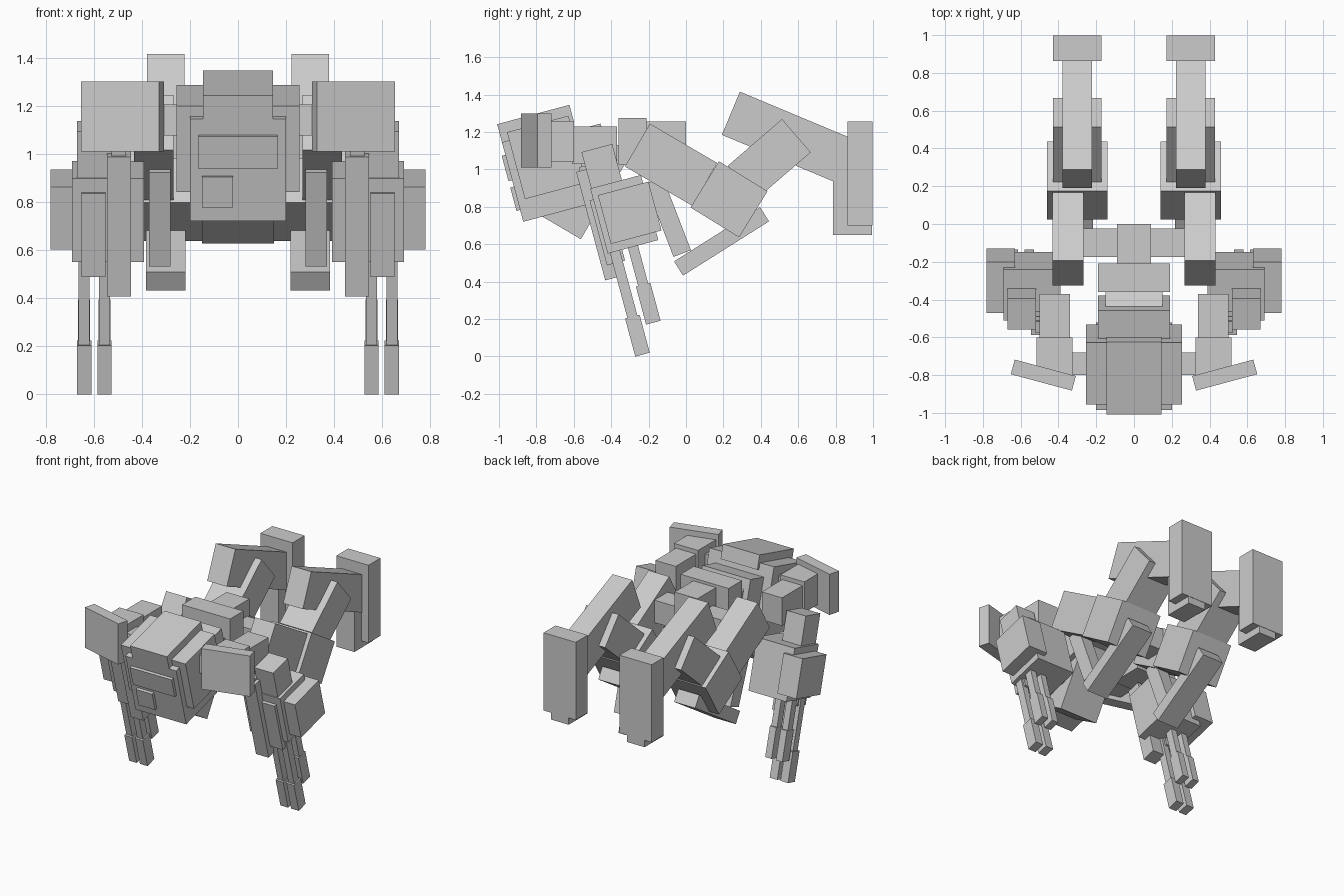
import bpy
from math import atan2, radians
from mathutils import Matrix, Vector

default = bpy.data.objects.get("Cube")
if default:
    bpy.data.objects.remove(default, do_unlink=True)

SHADE = .6
grey = bpy.data.materials.new("plain_grey")
grey.use_nodes = True
grey.diffuse_color = (SHADE, SHADE, SHADE, 1)
grey.node_tree.nodes["Principled BSDF"].inputs["Base Color"].default_value = grey.diffuse_color

LEAN = radians(15)  # forward lean shared by chest and arms
LEAN_FRAME = Matrix.Rotation(LEAN, 3, "X")


def block(name, centre, size, tilt=0, turn=0):
    """Box with its centre, size, pitch about x and turn about z."""
    bpy.ops.mesh.primitive_cube_add(size=1, location=centre)
    part = bpy.context.object
    part.name = name
    part.scale = size
    part.rotation_euler = (tilt, 0, turn)
    part.data.materials.append(grey)


def pair(name, centre, size, tilt=0, turn=0):
    """The same box mirrored on both sides of the body."""
    x, y, z = centre
    block("left_" + name, (x, y, z), size, tilt, turn)
    block("right_" + name, (-x, y, z), size, tilt, -turn)


def leaning(build, name, anchor, offset, size):
    """Box placed by an offset inside the leaning frame of an anchor."""
    build(name, anchor + LEAN_FRAME @ Vector(offset), size, LEAN)


def limb(build, name, x, start, end, width, thickness):
    """Box running between two joints given as (y, z)."""
    run = Vector(end) - Vector(start)
    middle = (Vector(start) + Vector(end)) / 2
    build(name, (x, middle.x, middle.y), (width, run.length, thickness),
          atan2(run.y, run.x))


# Chest, measured from the bottom front edge
chest = Vector((0, -.87, .72))
leaning(block, "chest", chest, (0, .18, .22), (.4, .36, .44))
leaning(block, "chest_sides", chest, (0, .21, .3), (.51, .34, .37))
leaning(block, "chest_cover", chest, (0, .2, .49), (.29, .4, .1))
leaning(block, "chest_wide_plate", chest, (0, 0, .3), (.33, .04, .14))
leaning(block, "chest_small_plate", chest, (-.085, 0, .13), (.13, .04, .13))
leaning(block, "upper_back", chest, (0, .41, .25), (.38, .25, .3))

# Waist, spine and hips
limb(block, "waist", 0, (-.67, .69), (-.4, 1.15), .3, .25)
block("rear_spine_block", (0, -.285, 1.15), (.38, .15, .25))
block("pelvis", (0, -.105, 1.14), (.18, .21, .23))
block("hip_bar", (0, -.1, 1.06), (.58, .15, .16))

# Shoulders
shoulder_x = .42
block("shoulder_bar", (0, -.74, 1.14), (.66, .12, .13))
pair("shoulder", (shoulder_x, -.7, 1.15), (.19, .2, .22))
pair("shoulder_rear", (shoulder_x, -.49, 1.13), (.16, .24, .2))
pair("shoulder_shield", (.48, -.8, 1.155), (.335, .08, .29), turn=LEAN)

# Arms, measured from the middle of the forearm
arm = Vector((.54, -.33, .76))
leaning(pair, "forearm", arm, (0, 0, 0), (.3, .28, .36))
leaning(pair, "forearm_guard", arm, (.165, .03, 0), (.15, .28, .27))
leaning(pair, "upper_arm", arm, (.055, -.05, .23), (.15, .17, .3))
leaning(pair, "arm_blade", arm, (-.045, -.14, -.015), (.1, .1, .6))
leaning(pair, "blade_cap", arm, (-.045, -.14, .27), (.06, .06, .07))
leaning(pair, "arm_strip", arm, (.06, -.11, -.06), (.1, .1, .36))

# Fingers: a long front row and a short rear row in two columns
TIP_LENGTH = .21
for column, across in (("inner", .015), ("outer", .1)):
    for row, depth, reach, width in (("front", -.1, -.54, .06), ("rear", 0, -.39, .05)):
        label = column + "_" + row + "_finger_"
        leaning(pair, label + "rod", arm, (across, depth, reach / 2),
                (.045, .055, -reach))
        leaning(pair, label + "tip", arm, (across, depth, reach - TIP_LENGTH / 2),
                (width, .08, TIP_LENGTH))

# Legs, joint by joint
leg_x = .3
knee_top = (.1, .92)
limb(pair, "thigh", .35, (-.26, 1.13), knee_top, .165, .265)
limb(pair, "knee", leg_x, knee_top, (.36, .76), .32, .29)
limb(pair, "shin", leg_x, (.3, .93), (.59, 1.18), .255, .235)
limb(pair, "calf", leg_x, (.24, 1.3), (.91, 1.02), .155, .25)
limb(pair, "foot", leg_x, (.93, .7), (.93, 1.255), .255, .135)
limb(pair, "heel", leg_x, (.89, .65), (.89, .95), .14, .21)
limb(pair, "lower_bar", leg_x, (.42, .76), (-.04, .47), .165, .09)
limb(pair, "front_strut", .325, (-.17, .94), (-.02, .55), .09, .1)
